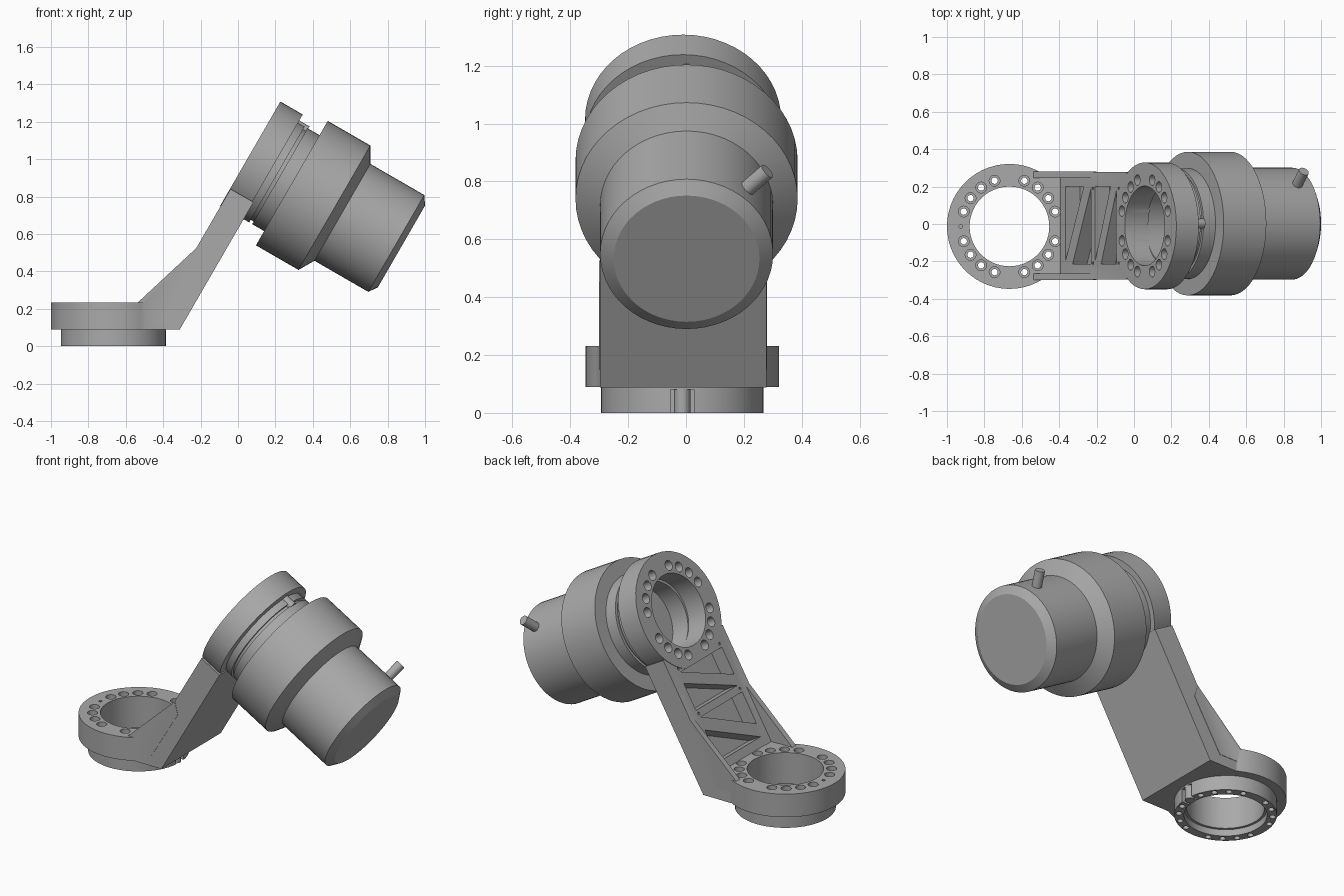
import bpy, bmesh
from math import cos, sin, pi, radians
from mathutils import Matrix, Vector

if "Cube" in bpy.data.objects:
    bpy.data.objects.remove(bpy.data.objects["Cube"])

grey = bpy.data.materials.new("machined_grey")
grey.use_nodes = True
COLOUR = (0.4, 0.4, 0.4, 1)
grey.diffuse_color = COLOUR
grey.node_tree.nodes["Principled BSDF"].inputs["Base Color"].default_value = COLOUR


def tilted(y, shift=0.0):
    """Frame of the upper joint: X up the arm, Y to the front... Z along the motor axis."""
    up, axis = Vector((0.5, 0, 0.866)), Vector((0.866, 0, -0.5))
    origin = Vector((0.056, y, 1.01)) + up * shift
    m = Matrix((up, (0, -1, 0), axis)).transposed().to_4x4()
    return Matrix.Translation(origin) @ m


def loft(bm, rings, m):
    """Skin a stack of point rings and cap both ends."""
    rows = [[bm.verts.new(m @ Vector(p)) for p in ring] for ring in rings]
    n = len(rows[0])
    faces = [bm.faces.new((a[i], a[(i + 1) % n], b[(i + 1) % n], b[i]))
             for a, b in zip(rows, rows[1:]) for i in range(n)]
    faces += [bm.faces.new(rows[0][::-1]), bm.faces.new(rows[-1])]
    bmesh.ops.recalc_face_normals(bm, faces=faces)


def lathe(bm, profile, m, seg=56, cx=0.0, cy=0.0):
    """Turn a (radius, height) profile about Z."""
    loft(bm, [[(cx + r * cos(2 * pi * i / seg), cy + r * sin(2 * pi * i / seg), z)
               for i in range(seg)] for r, z in profile], m)


def prism(bm, pts, z0, z1, m):
    loft(bm, [[(x, y, z) for x, y in pts] for z in (z0, z1)], m)


def finish(bm, name):
    me = bpy.data.meshes.new(name)
    bm.to_mesh(me)
    bm.free()
    me.materials.append(grey)
    ob = bpy.data.objects.new(name, me)
    bpy.context.collection.objects.link(ob)
    return ob


def boolean(target, bm, operation):
    """Apply one boolean with a temporary tool object."""
    tool = finish(bm, "tool")
    tool.hide_render = True
    mod = target.modifiers.new(operation, "BOOLEAN")
    mod.operation, mod.object, mod.solver = operation, tool, "EXACT"
    bpy.context.view_layer.objects.active = target
    bpy.ops.object.modifier_apply(modifier=mod.name)
    bpy.data.objects.remove(tool)


def smooth(ob):
    bpy.ops.object.select_all(action="DESELECT")
    ob.select_set(True)
    bpy.context.view_layer.objects.active = ob
    bpy.ops.object.shade_smooth_by_angle(angle=radians(30))


def bolt_circle(bm, profile, m):
    """Twenty divisions with the four on the axes left out."""
    for k in range(20):
        if k % 5:
            a = 2 * pi * k / 20
            lathe(bm, profile, m, 16, 0.257 * cos(a), 0.257 * sin(a))


BASE = Matrix.Translation((-0.666, -0.013, 0))
JOINT = tilted(-0.01, 0.004)
MOTOR = tilted(0.002, -0.004)
SIDE = Matrix.Translation((0, -0.01, 0)) @ Matrix.Rotation(pi / 2, 4, "X")

# Arm: base ring with stepped spigot
bm = bmesh.new()
lathe(bm, [(0.281, 0), (0.281, 0.09), (0.334, 0.09), (0.334, 0.232)], BASE)
arm = finish(bm, "bracket_arm")

# Arm: sloping web with foot
bm = bmesh.new()
prism(bm, [(-0.04, 0.84), (0.083, 0.77), (-0.312, 0.088), (-0.5, 0.088),
           (-0.5, 0.23), (-0.394, 0.23)], -0.288, 0.288, SIDE)
boolean(arm, bm, "UNION")

# Arm: upper ring
bm = bmesh.new()
lathe(bm, [(0.339, -0.001), (0.339, 0.137)], JOINT)
boolean(arm, bm, "UNION")

# Arm: thin gussets on both sides
for z0, z1 in ((-0.29, -0.255), (0.255, 0.29)):
    bm = bmesh.new()
    prism(bm, [(-0.545, 0.225), (-0.22, 0.527), (-0.2, 0.45),
               (-0.38, 0.15), (-0.5, 0.15)], z0, z1, SIDE)
    boolean(arm, bm, "UNION")

# Arm: bores, bolt holes and key slot
bm = bmesh.new()
lathe(bm, [(0.228, -0.1), (0.228, 0.04), (0.213, 0.04), (0.213, 0.3)], BASE)
bolt_circle(bm, [(0.017, -0.1), (0.017, 0.17), (0.029, 0.17), (0.029, 0.26)], BASE)
lathe(bm, [(0.01, 0.18), (0.01, 0.26)], BASE, 12, -0.26)
prism(bm, [(0.235, -0.04), (0.32, -0.04), (0.32, 0.04), (0.235, 0.04)], -0.1, 0.08, BASE)
lathe(bm, [(0.213, -0.1), (0.213, 0.3)], JOINT)
bolt_circle(bm, [(0.029, -0.05), (0.029, 0.2)], JOINT)
boolean(arm, bm, "DIFFERENCE")

# Arm: triangular lightening pockets and small pin holes
bm = bmesh.new()
for lo, hi in ((-0.85, -0.58), (-0.535, -0.305)):
    w = hi - lo
    prism(bm, [(lo, -0.21), (lo + 0.72 * w, -0.21), (lo, 0.19)], -0.04, 0.09, JOINT)
    prism(bm, [(hi, 0.205), (lo + 0.28 * w, 0.205), (hi, -0.195)], -0.04, 0.09, JOINT)
    for y in (-0.2, 0.2):
        lathe(bm, [(0.008, -0.04), (0.008, 0.04)], JOINT, 10, hi + 0.022, y)
boolean(arm, bm, "DIFFERENCE")
smooth(arm)

# Motor: grooved neck, wide housing, chamfered can, blind bore behind the ring
bm = bmesh.new()
lathe(bm, [(0.212, 0.25), (0.212, 0.131), (0.296, 0.131), (0.296, 0.178),
           (0.28, 0.178), (0.28, 0.196), (0.296, 0.196), (0.296, 0.27),
           (0.384, 0.27), (0.384, 0.533), (0.299, 0.582), (0.299, 0.915),
           (0.252, 0.947)], MOTOR)
smooth(finish(bm, "motor_housing"))

# Cable stub leaving the motor can diagonally
bm = bmesh.new()
stub = MOTOR @ Matrix.Translation((0, 0, 0.825)) @ Matrix.Rotation(-pi / 4, 4, "Z") \
    @ Matrix.Rotation(pi / 2, 4, "Y")
lathe(bm, [(0.028, 0.27), (0.028, 0.395)], stub, 20)
smooth(finish(bm, "cable_stub"))

# Locating keys at both joints
for name, m, x, z0, z1 in (("base_key", BASE, 0.254, 0, 0.1),
                           ("motor_key", MOTOR, 0.282, 0.13, 0.2)):
    bm = bmesh.new()
    lathe(bm, [(0.028, z0), (0.028, z1)], m, 20, x)
    smooth(finish(bm, name))
